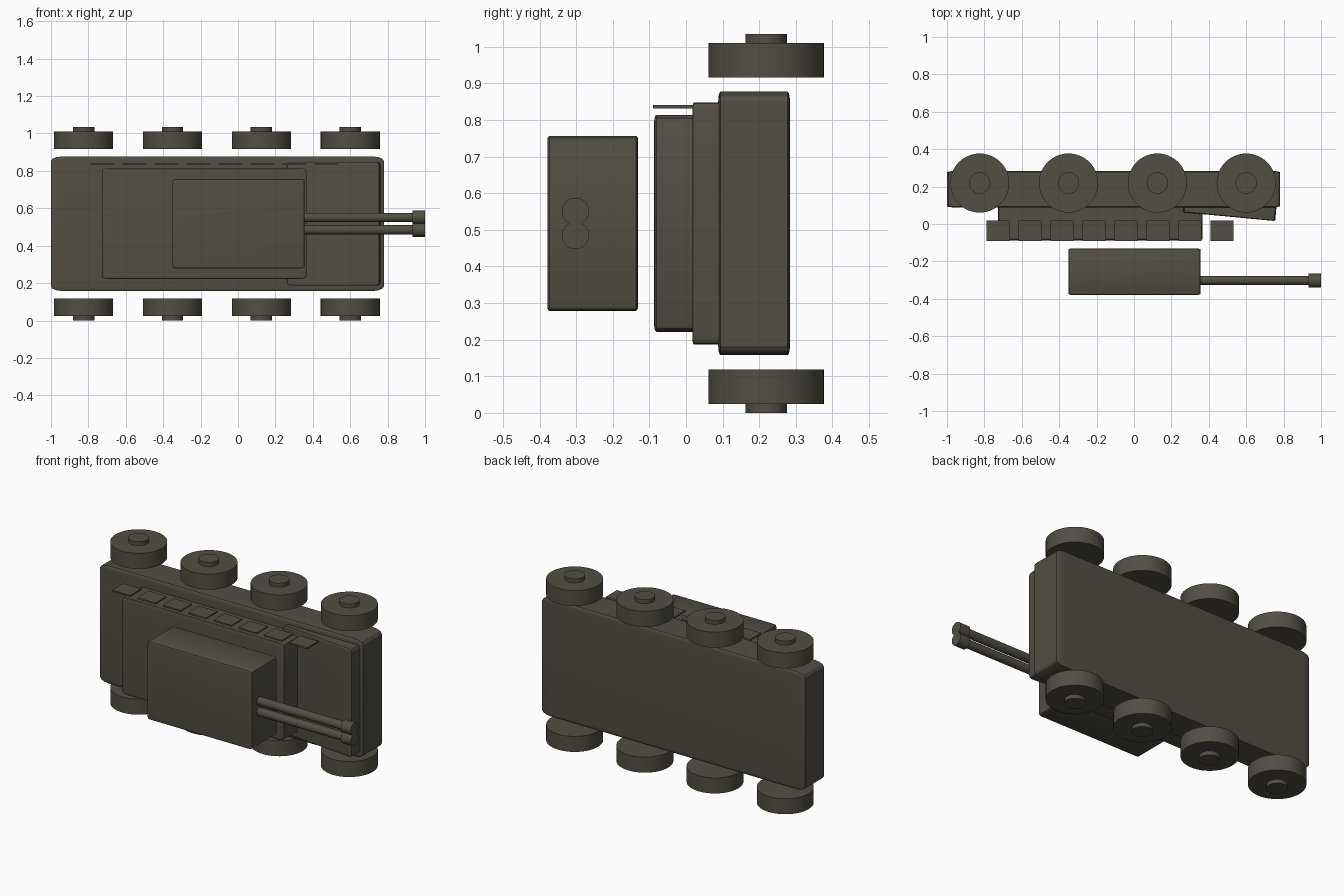
import bpy, bmesh, math

if "Cube" in bpy.data.objects:
    bpy.data.objects.remove(bpy.data.objects["Cube"])

def material(name, rgb):
    m = bpy.data.materials.new(name)
    m.diffuse_color = (*rgb, 1)
    m.use_nodes = True
    m.node_tree.nodes["Principled BSDF"].inputs["Base Color"].default_value = m.diffuse_color
    return m

OLIVE = material("dark olive", (0.085, 0.077, 0.058))
MID_Z = 0.5175

def finish(name, bm):
    me = bpy.data.meshes.new(name)
    bm.to_mesh(me)
    bm.free()
    ob = bpy.data.objects.new(name, me)
    bpy.context.collection.objects.link(ob)
    me.materials.append(OLIVE)
    bpy.context.view_layer.objects.active = ob
    ob.select_set(True)
    bpy.ops.object.shade_smooth_by_angle(angle=math.radians(30))
    ob.select_set(False)
    return ob

def box(name, center, size, bevel=0.0, tilt=0.0):
    """Unit cube, rounded before scaling so the rounding stretches with it."""
    bm = bmesh.new()
    bmesh.ops.create_cube(bm, size=1)
    if bevel:
        bmesh.ops.bevel(bm, geom=bm.edges[:], offset=bevel, segments=3,
                        profile=0.5, affect='EDGES')
    bmesh.ops.scale(bm, vec=size, verts=bm.verts)
    ob = finish(name, bm)
    ob.location = center
    ob.rotation_euler.z = tilt
    return ob

def cylinder(name, center, radius, depth, along_x=False, sides=48):
    bm = bmesh.new()
    bmesh.ops.create_cone(bm, cap_ends=True, segments=sides,
                          radius1=radius, radius2=radius, depth=depth)
    ob = finish(name, bm)
    ob.location = center
    if along_x:
        ob.rotation_euler.y = math.pi / 2
    return ob

# Hull, sloped front plate, upper hull and turret (roof faces -y)
box("lower_hull", (-0.11, 0.186, MID_Z), (1.78, 0.196, 0.72), 0.035)
box("front_plate", (0.514, 0.099, MID_Z), (0.495, 0.12, 0.66), 0.03, math.radians(-5.4))
box("upper_hull", (-0.18, 0.02, MID_Z), (1.095, 0.214, 0.592), 0.03)
box("turret", (0.003, -0.255, MID_Z), (0.706, 0.248, 0.478), 0.025)

# Twin guns
for i, side in enumerate((1, -1)):
    z = MID_Z + side * 0.033
    cylinder(f"gun_barrel_{i}", (0.63, -0.302, z), 0.025, 0.66, True)
    cylinder(f"gun_muzzle_{i}", (0.966, -0.302, z), 0.037, 0.068, True)

# Four wheels with hubs on each side
for side, label in ((1, "left"), (-1, "right")):
    for i in range(4):
        x = -0.825 + 0.475 * i
        cylinder(f"{label}_wheel_{i}", (x, 0.219, MID_Z + side * 0.446), 0.158, 0.095)
        cylinder(f"{label}_hub_{i}", (x, 0.219, MID_Z + side * 0.4775), 0.057, 0.08)

# Row of thin armour plates along one side
for i in range(8):
    box(f"side_plate_{i}", (-0.727 + 0.171 * i, -0.036, 0.836), (0.122, 0.108, 0.009))
